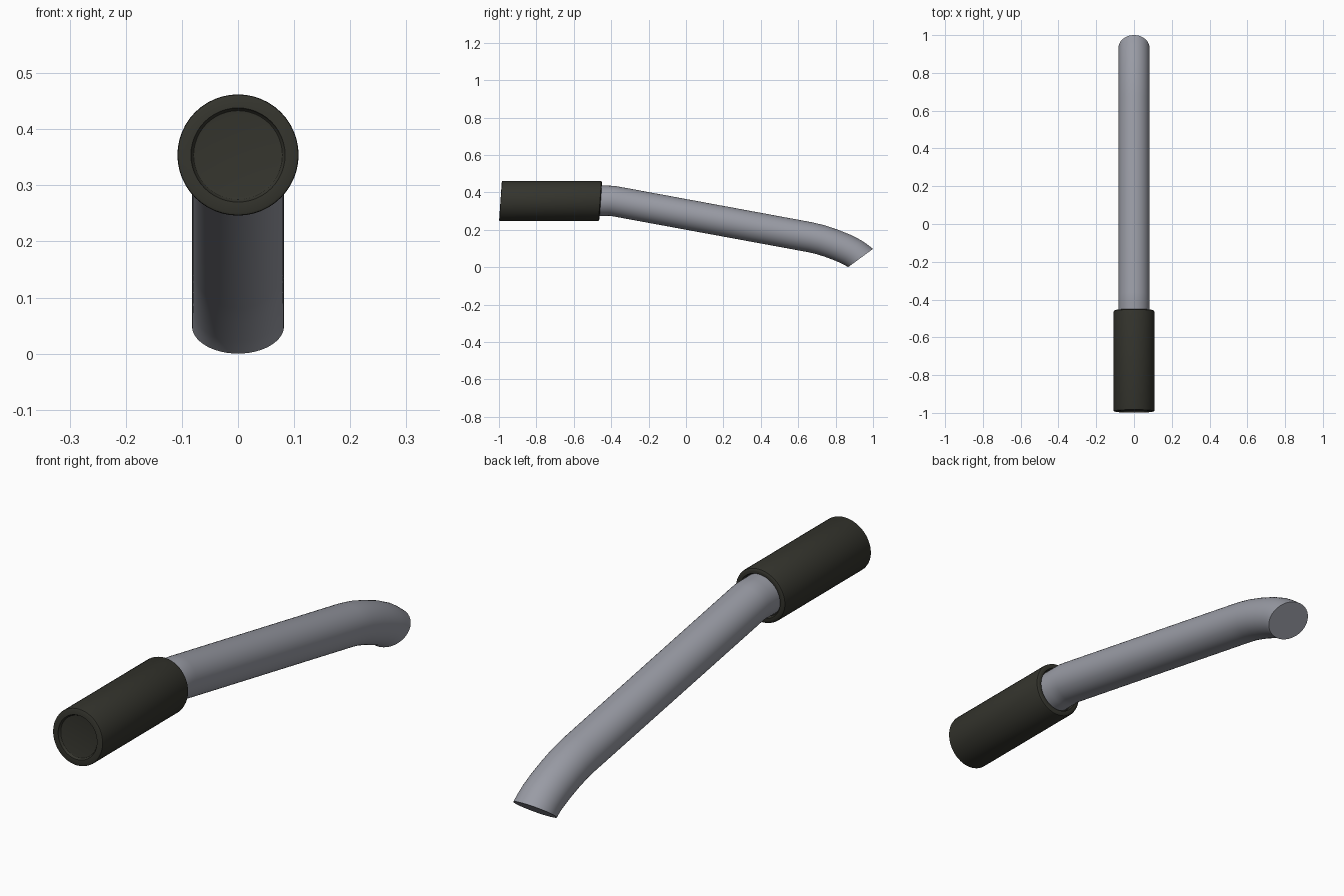
import bpy, bmesh, math

if "Cube" in bpy.data.objects:
    bpy.data.objects.remove(bpy.data.objects["Cube"])

N = 48


def material(name, rgb):
    m = bpy.data.materials.new(name)
    m.diffuse_color = (*rgb, 1)
    m.use_nodes = True
    m.node_tree.nodes["Principled BSDF"].inputs["Base Color"].default_value = m.diffuse_color
    return m


def loft(name, rings, mat):
    """Skin rings given as (y_top, z_top, y_bottom, z_bottom, half_width), capping both ends."""
    bm = bmesh.new()
    loops = []
    for yt, zt, yb, zb, w in rings:
        loop = []
        for i in range(N):
            a = 2 * math.pi * i / N
            s = math.sin(a) / 2
            loop.append(bm.verts.new((w * math.cos(a), (yt + yb) / 2 + (yt - yb) * s,
                                      (zt + zb) / 2 + (zt - zb) * s)))
        loops.append(loop)
    for a, b in zip(loops, loops[1:]):
        for i in range(N):
            j = (i + 1) % N
            bm.faces.new((a[i], a[j], b[j], b[i]))
    bm.faces.new(loops[0])
    bm.faces.new(loops[-1])
    bmesh.ops.recalc_face_normals(bm, faces=bm.faces[:])
    me = bpy.data.meshes.new(name)
    bm.to_mesh(me)
    bm.free()
    ob = bpy.data.objects.new(name, me)
    bpy.context.collection.objects.link(ob)
    me.materials.append(mat)
    bpy.ops.object.select_all(action='DESELECT')
    ob.select_set(True)
    bpy.context.view_layer.objects.active = ob
    bpy.ops.object.shade_smooth_by_angle(angle=math.radians(30))
    return ob


steel = material("grey metal", (0.32, 0.33, 0.375))
rubber = material("dark rubber", (0.034, 0.034, 0.026))

# Bent tube: straight stub, sloping shaft, curved tip with slanted cut
R = 0.082
loft("tube", [
    (-0.90, 0.436, -0.91, 0.272, R),
    (-0.415, 0.436, -0.43, 0.274, R),
    (-0.385, 0.435, -0.412, 0.275, R),
    (-0.36, 0.431, -0.39, 0.272, R),
    (0.68, 0.239, 0.65, 0.081, R),
    (0.745, 0.223, 0.695, 0.071, R),
    (0.81, 0.201, 0.745, 0.055, R),
    (0.88, 0.173, 0.79, 0.038, R),
    (0.935, 0.145, 0.83, 0.021, R),
    (0.965, 0.125, 0.85, 0.011, R),
    (1.0, 0.098, 0.866, 0.0, R)], steel)

# Grip sleeve with slightly slanted ends and a shallow recessed front
ZC, K = 0.354, 0.07
profile = [(-0.982, 0.074), (-0.983, 0.079), (-0.986, 0.082), (-0.992, 0.084),
           (-0.992, 0.103), (-0.990, 0.107), (-0.986, 0.108),
           (-0.466, 0.108), (-0.460, 0.106), (-0.457, 0.101), (-0.456, 0.096),
           (-0.456, 0.088), (-0.470, 0.084)]
loft("grip", [(y + K * r, ZC + r, y - K * r, ZC - r, r) for y, r in profile], rubber)
